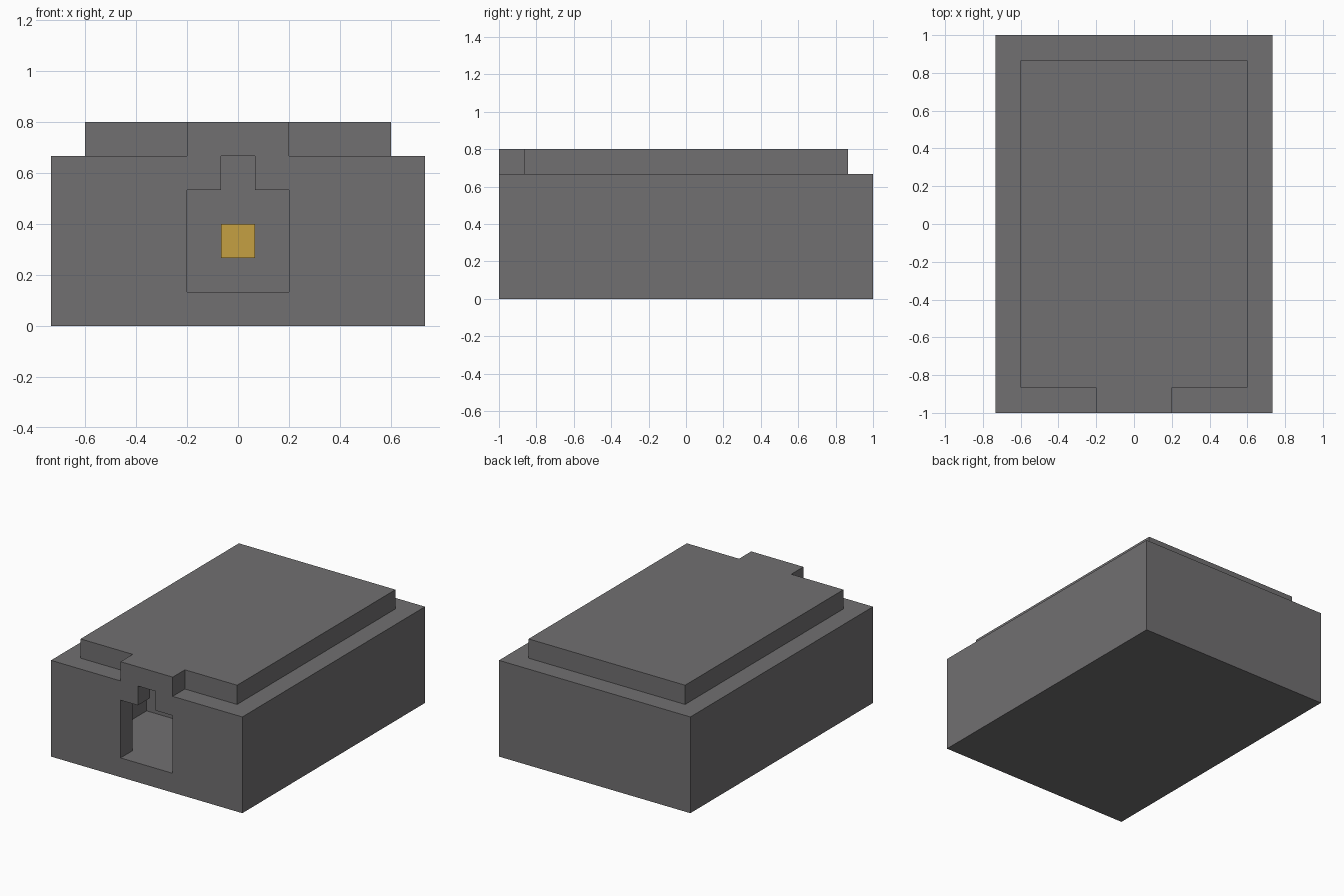
import bpy
import bmesh

cube = bpy.data.objects.get("Cube")
if cube:
    bpy.data.objects.remove(cube, do_unlink=True)

U = 2 / 15  # one block of the grid the box is built on


def material(name, colour):
    mat = bpy.data.materials.new(name)
    mat.use_nodes = True
    mat.diffuse_color = colour
    mat.node_tree.nodes["Principled BSDF"].inputs["Base Color"].default_value = colour
    return mat


grey = material("stone grey", (0.165, 0.160, 0.165, 1))
gold = material("gold", (0.56, 0.35, 0.055, 1))


def prism(name, outline, z0, z1, mat):
    """Extrude a plan outline, given in blocks, from z0 to z1."""
    bm = bmesh.new()
    face = bm.faces.new([bm.verts.new((x * U, y * U, z0 * U)) for x, y in outline])
    up = bmesh.ops.extrude_face_region(bm, geom=[face])["geom"]
    tops = [v for v in up if isinstance(v, bmesh.types.BMVert)]
    bmesh.ops.translate(bm, verts=tops, vec=(0, 0, (z1 - z0) * U))
    bmesh.ops.recalc_face_normals(bm, faces=bm.faces)
    mesh = bpy.data.meshes.new(name)
    bm.to_mesh(mesh)
    bm.free()
    mesh.materials.append(mat)
    obj = bpy.data.objects.new(name, mesh)
    bpy.context.collection.objects.link(obj)
    return obj


def box(name, half_width, y0, y1, z0, z1, mat):
    w = half_width
    return prism(name, [(-w, y0), (w, y0), (w, y1), (-w, y1)], z0, z1, mat)


def cut(target, cutter):
    mod = target.modifiers.new(cutter.name, "BOOLEAN")
    mod.operation = "DIFFERENCE"
    mod.solver = "EXACT"
    mod.object = cutter
    cutter.hide_render = True
    cutter.hide_set(True)


# Solid body with a small chamber behind the front wall
body = box("body", 5.5, -7.5, 7.5, 0, 5, grey)
cut(body, box("chamber_cutter", 3.5, -6.5, -2.5, 1, 5.5, grey))

# Doorway and the narrow slot above it
cut(body, box("doorway_cutter", 1.5, -8, -6, 1, 4, grey))
cut(body, box("slot_cutter", 0.5, -8, -6, 3.5, 5.5, grey))

# Raised lid with a tab reaching the front edge
half = [(1.5, -7.5), (1.5, -6.5), (4.5, -6.5), (4.5, 6.5)]
prism("lid", half + [(-x, y) for x, y in reversed(half)], 5, 6, grey)

# Gold block on the rear wall of the chamber
box("gold_block", 0.5, -3.5, -2.5, 2, 3, gold)
